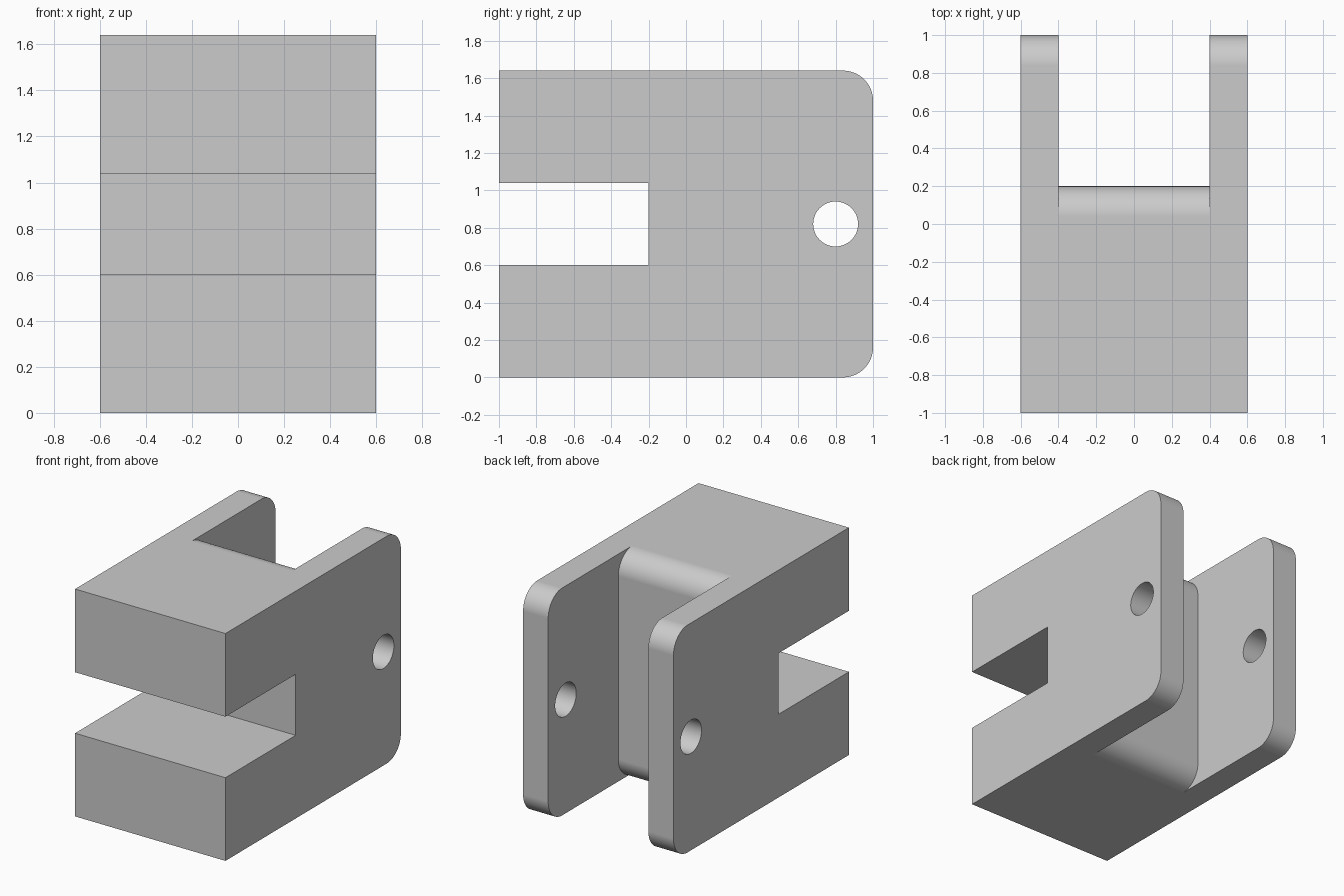
import bpy, bmesh, math

cube = bpy.data.objects.get("Cube")
if cube:
    bpy.data.objects.remove(cube, do_unlink=True)

HEIGHT, MID, RADIUS = 1.64, 0.82, 0.16

grey = bpy.data.materials.new("plain grey")
grey.use_nodes = True
colour = (0.6, 0.6, 0.6, 1)
grey.diffuse_color = colour
grey.node_tree.nodes["Principled BSDF"].inputs["Base Color"].default_value = colour


def arc(y, z, r, start, end, steps):
    """Points on an arc in the side plane, angles in degrees."""
    angles = [math.radians(start + (end - start) * i / steps) for i in range(steps + 1)]
    return [(y + r * math.cos(a), z + r * math.sin(a)) for a in angles]


def rounded_end(y):
    """Back edge at y with rounded lower and upper corners."""
    c = y - RADIUS
    return (arc(c, RADIUS, RADIUS, -90, 0, 16)
            + arc(c, HEIGHT - RADIUS, RADIUS, 0, 90, 16))


def extrude(name, profile, half_width):
    """Side profile (y, z) extruded evenly across x."""
    bm = bmesh.new()
    face = bm.faces.new([bm.verts.new((-half_width, y, z)) for y, z in profile])
    swept = bmesh.ops.extrude_face_region(bm, geom=[face])["geom"]
    verts = [v for v in swept if isinstance(v, bmesh.types.BMVert)]
    bmesh.ops.translate(bm, verts=verts, vec=(2 * half_width, 0, 0))
    bmesh.ops.recalc_face_normals(bm, faces=bm.faces)
    mesh = bpy.data.meshes.new(name)
    bm.to_mesh(mesh)
    bm.free()
    mesh.materials.append(grey)
    obj = bpy.data.objects.new(name, mesh)
    bpy.context.collection.objects.link(obj)
    return obj


# Block with the front slot and rounded back corners
body = extrude("clevis_block", [(-1, 0)] + rounded_end(1) + [
    (-1, HEIGHT), (-1, 1.04), (-0.2, 1.04), (-0.2, 0.6), (-1, 0.6)], 0.6)

# Gap between the two cheeks, leaving a rounded core
gap_start = 0.2 - RADIUS
gap = extrude("gap_cutter", rounded_end(0.2) + [
    (gap_start, HEIGHT + 0.3), (1.3, HEIGHT + 0.3), (1.3, -0.3), (gap_start, -0.3)], 0.4)

# Pin hole through both cheeks
pin_hole = extrude("pin_hole_cutter", arc(0.8, MID, 0.12, 0, 360, 48)[:-1], 0.8)

bpy.ops.object.select_all(action="DESELECT")
bpy.context.view_layer.objects.active = body
body.select_set(True)
for cutter in (gap, pin_hole):
    cutter.hide_render = True
    cut = body.modifiers.new(cutter.name, "BOOLEAN")
    cut.operation, cut.solver, cut.object = "DIFFERENCE", "EXACT", cutter
    bpy.ops.object.modifier_apply(modifier=cut.name)
    bpy.data.objects.remove(cutter, do_unlink=True)

# Smooth rounds with crisp edges and flat sides
bpy.ops.object.shade_smooth_by_angle(angle=math.radians(30))
weighted = body.modifiers.new("flat sides", "WEIGHTED_NORMAL")
weighted.keep_sharp = True
